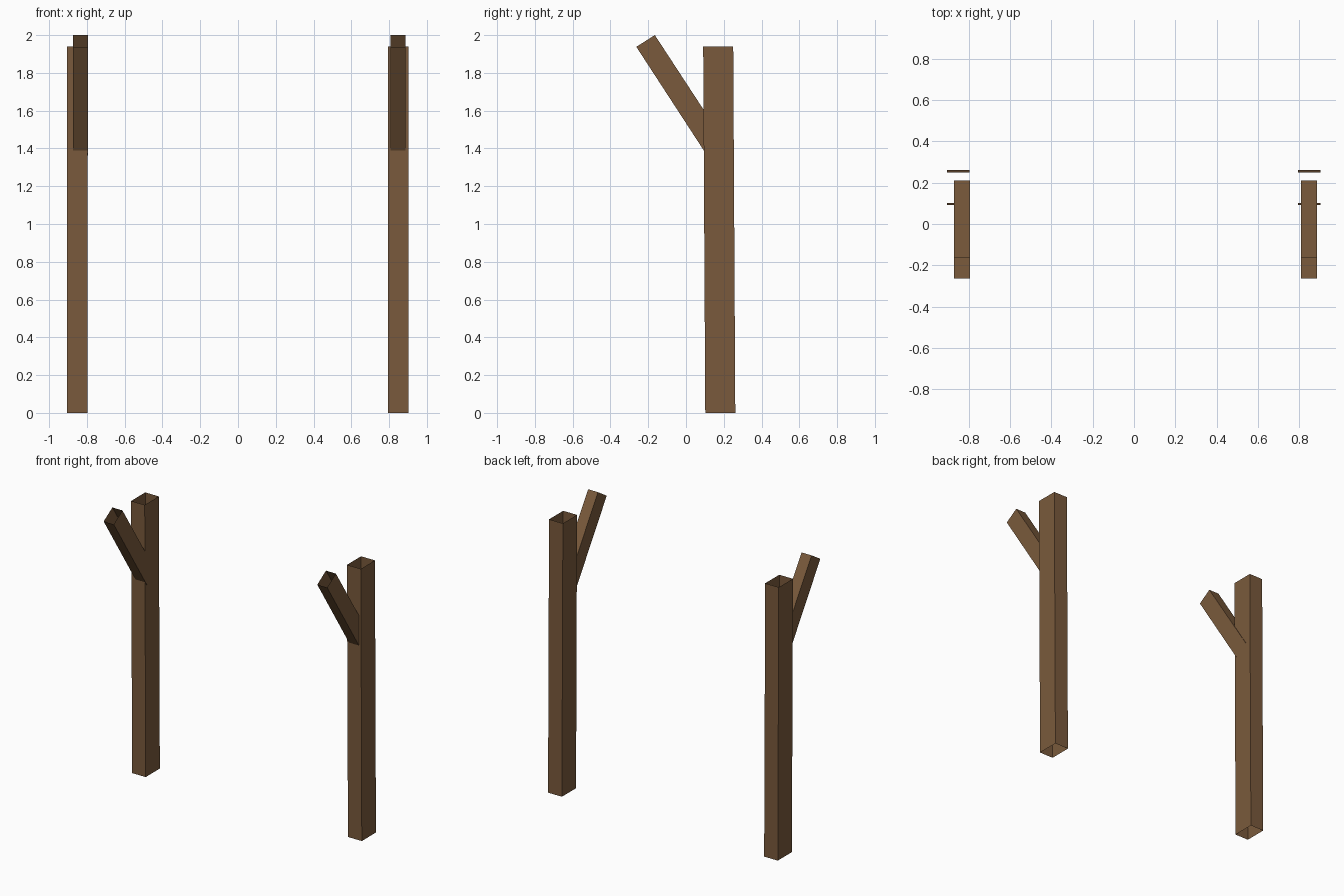
import bpy

if "Cube" in bpy.data.objects:
    bpy.data.objects.remove(bpy.data.objects["Cube"])

wood = bpy.data.materials.new("brown wood")
wood.diffuse_color = (0.195, 0.102, 0.045, 1)
wood.use_nodes = True
wood.node_tree.nodes["Principled BSDF"].inputs["Base Color"].default_value = wood.diffuse_color


def open_beam(name, x0, x1, start, end):
    """Four-sided hollow beam, open at both ends.
    start / end: the (y, z) of the front and back edge at each end."""
    verts = []
    for (fy, fz), (by, bz) in (start, end):
        verts += [(x0, fy, fz), (x1, fy, fz), (x1, by, bz), (x0, by, bz)]
    faces = [(i, (i + 1) % 4, (i + 1) % 4 + 4, i + 4) for i in range(4)]
    mesh = bpy.data.meshes.new(name)
    mesh.from_pydata(verts, [], faces)
    mesh.materials.append(wood)
    obj = bpy.data.objects.new(name, mesh)
    bpy.context.collection.objects.link(obj)
    return obj


# x ranges of the post and its brace on each side
sides = {
    "left": ((-0.905, -0.798), (-0.873, -0.794)),
    "right": ((0.794, 0.903), (0.808, 0.886)),
}
for side, (post_x, brace_x) in sides.items():
    # upright post, leaning very slightly forward
    open_beam(side + "_post", *post_x,
              ((0.102, 0), (0.261, 0)), ((0.091, 1.94), (0.250, 1.94)))
    # slanted brace, its foot buried in the post
    open_beam(side + "_brace", *brace_x,
              ((0.112, 1.362), (0.211, 1.425)), ((-0.263, 1.938), (-0.165, 2.0)))
